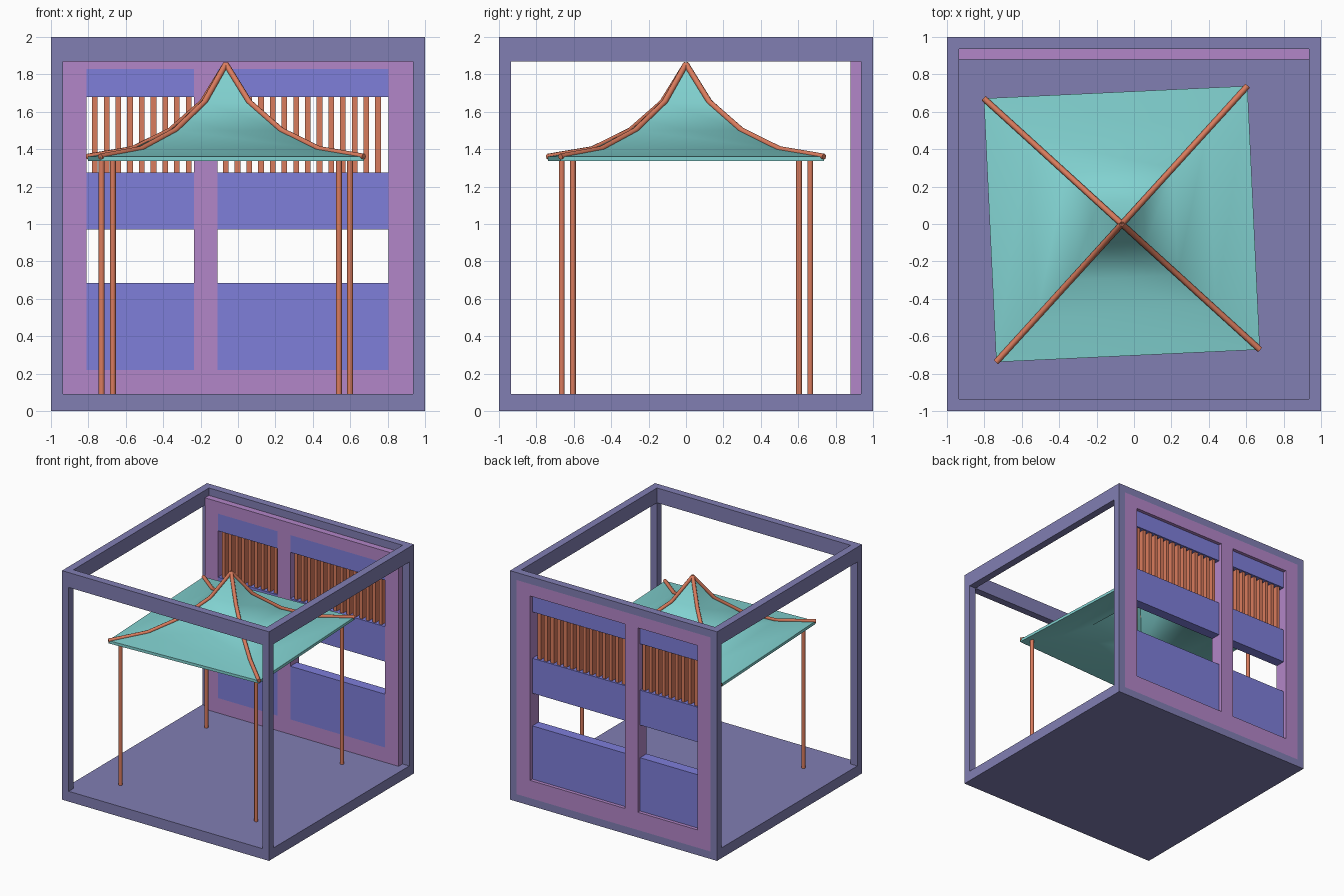
import bpy, bmesh, math
from mathutils import Vector

if "Cube" in bpy.data.objects:
    bpy.data.objects.remove(bpy.data.objects["Cube"])


def material(name, rgb):
    m = bpy.data.materials.new(name)
    m.diffuse_color = (*rgb, 1)
    m.use_nodes = True
    m.node_tree.nodes["Principled BSDF"].inputs["Base Color"].default_value = m.diffuse_color
    return m


FRAME = material("slate", (0.22, 0.21, 0.45))
WALL = material("mauve", (0.45, 0.24, 0.58))
PANEL = material("periwinkle", (0.21, 0.21, 0.70))
CLOTH = material("teal", (0.22, 0.64, 0.63))
WOOD = material("terracotta", (0.70, 0.20, 0.11))


def add_object(name, bm, mat):
    me = bpy.data.meshes.new(name)
    bm.to_mesh(me)
    bm.free()
    ob = bpy.data.objects.new(name, me)
    bpy.context.collection.objects.link(ob)
    me.materials.append(mat)
    return ob


def boxes(name, mat, *bounds):
    """One object made of boxes, each given as x0, x1, y0, y1, z0, z1."""
    bm = bmesh.new()
    for x0, x1, y0, y1, z0, z1 in bounds:
        vs = bmesh.ops.create_cube(bm, size=1)["verts"]
        for v in vs:
            v.co = ((x0 + x1) / 2 + v.co.x * (x1 - x0),
                    (y0 + y1) / 2 + v.co.y * (y1 - y0),
                    (z0 + z1) / 2 + v.co.z * (z1 - z0))
    return add_object(name, bm, mat)


# Cube frame: floor slab, corner posts, top beams
T = 0.935
boxes("floor", FRAME, (-1, 1, -1, T, 0, 0.09), (-1, 1, T, 1, 0, 0.065))
posts = []
for x0, x1 in ((-1, -T), (T, 1)):
    posts += [(x0, x1, -1, -T, 0.09, 1.87), (x0, x1, T, 1, 0.065, 1.87)]
boxes("corner_posts", FRAME, *posts)
boxes("top_beams", FRAME,
      (-1, -T, -1, 1, 1.87, 2), (T, 1, -1, 1, 1.87, 2),
      (-T, T, -1, -T, 1.87, 2), (-T, T, T, 1, 1.935, 2))

# Back wall frame with two openings
Y0, Y1 = 0.88, 1.0
Z0, Z1 = 0.22, 1.83
openings = ((-0.81, -0.235), (-0.11, 0.805))
boxes("back_wall", WALL,
      (-T, -0.81, Y0, Y1, Z0, Z1), (-0.235, -0.11, Y0, Y1, Z0, Z1),
      (0.805, T, Y0, Y1, Z0, Z1),
      (-T, T, Y0, Y1, 0.065, Z0), (-T, T, Y0, Y1, Z1, 1.935))

# Infill panels and slatted vents in each opening
panels, slats = [], []
for (x0, x1), count in zip(openings, (9, 14)):
    for z0, z1 in ((Z0, 0.685), (0.97, 1.275), (1.68, Z1)):
        panels.append((x0, x1, Y0, 0.97, z0, z1))
    for i in range(count):
        c = x0 + 0.045 + 0.0626 * i
        slats.append((c - 0.015, c + 0.015, 0.895, 0.955, 1.275, 1.68))
boxes("wall_panels", PANEL, *panels)
boxes("vent_slats", WOOD, *slats)

# Canopy: concave square pyramid, slightly turned
CENTRE = Vector((-0.065, 0, 0))
PROFILE = ((0.0, 1.855), (0.17, 1.652), (0.405, 1.50), (0.68, 1.40), (1.0, 1.36))


def hip(k, t, z):
    a = math.radians(47.7 + 90 * k)
    return CENTRE + Vector((0.998 * t * math.cos(a), 0.998 * t * math.sin(a), z))


bm = bmesh.new()
rings = [[bm.verts.new(hip(k, t, z)) for k in range(4)] for t, z in PROFILE[1:]]
apex = bm.verts.new(CENTRE + Vector((0, 0, PROFILE[0][1])))
for k in range(4):
    n = (k + 1) % 4
    bm.faces.new((apex, rings[0][k], rings[0][n]))
    for a, b in zip(rings, rings[1:]):
        bm.faces.new((a[k], b[k], b[n], a[n]))
ext = bmesh.ops.extrude_face_region(bm, geom=bm.faces[:], use_keep_orig=True)
for v in ext["geom"]:
    if isinstance(v, bmesh.types.BMVert):
        v.co.z -= 0.024
bmesh.ops.recalc_face_normals(bm, faces=bm.faces[:])
canopy = add_object("canopy", bm, CLOTH)

# Hip ribs along the canopy ridges
cu = bpy.data.curves.new("hip_ribs", "CURVE")
cu.dimensions = "3D"
cu.bevel_depth = 0.016
cu.bevel_resolution = 2
cu.use_fill_caps = True
for k in range(4):
    sp = cu.splines.new("POLY")
    sp.points.add(len(PROFILE) - 1)
    for p, (t, z) in zip(sp.points, PROFILE):
        p.co = (*hip(k, t, z), 1)
cu.materials.append(WOOD)
bpy.context.collection.objects.link(bpy.data.objects.new("hip_ribs", cu))

# Support poles
poles = []
for k in range(4):
    p = hip(k, 0.9, 0)
    bpy.ops.mesh.primitive_cylinder_add(vertices=12, radius=0.016, depth=1.265,
                                        location=(p.x, p.y, 0.09 + 1.265 / 2))
    ob = bpy.context.object
    ob.name = f"pole_{k + 1}"
    ob.data.materials.append(WOOD)
    poles.append(ob)

# Smooth the cloth and poles, keeping edges sharp
bpy.ops.object.select_all(action="DESELECT")
for ob in poles + [canopy]:
    ob.select_set(True)
bpy.context.view_layer.objects.active = canopy
bpy.ops.object.shade_smooth_by_angle(angle=math.radians(50))
